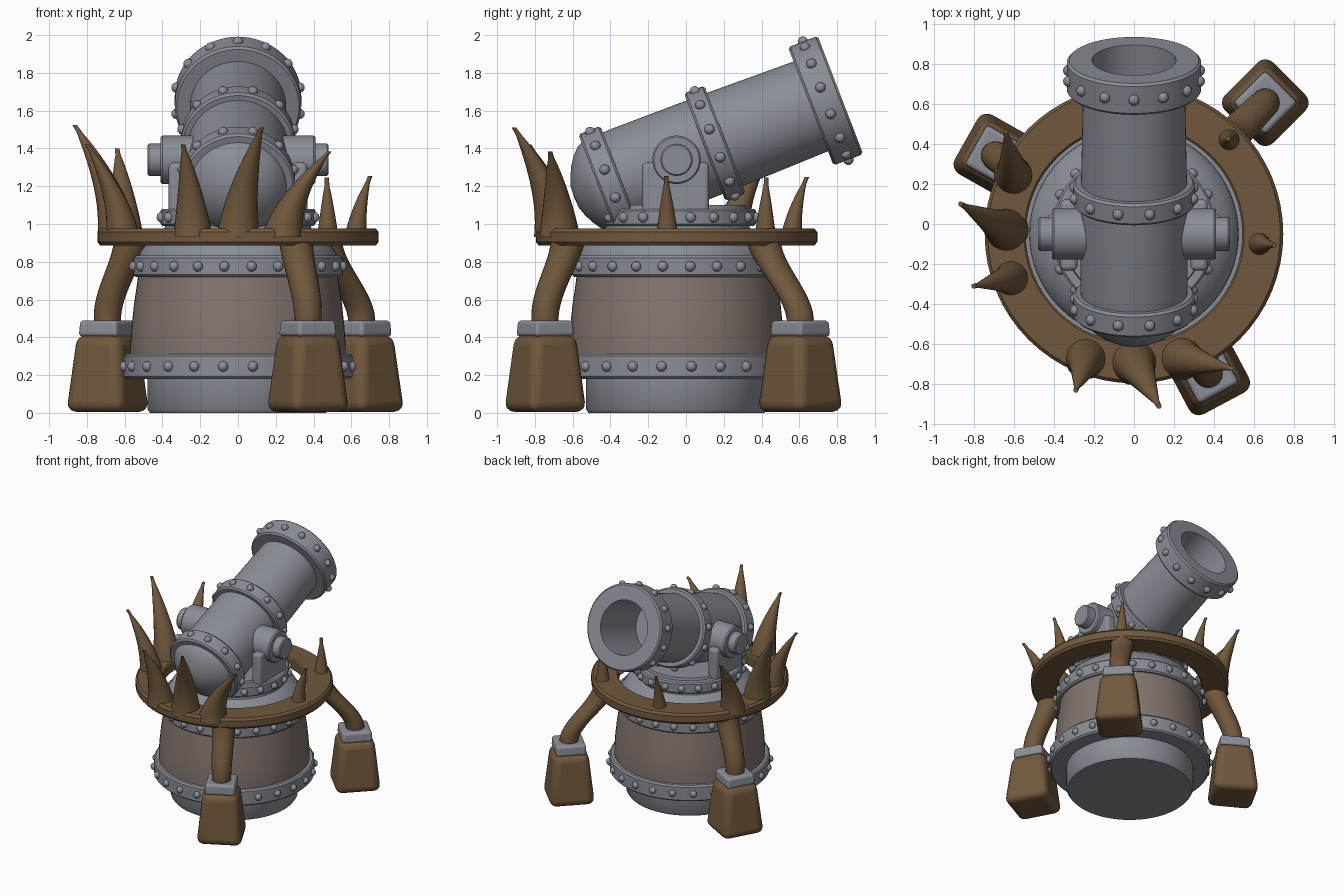
import bpy, bmesh, math
from mathutils import Matrix, Vector

if "Cube" in bpy.data.objects:
    bpy.data.objects.remove(bpy.data.objects["Cube"])


def mat(name, c):
    m = bpy.data.materials.new(name)
    m.diffuse_color = (*c, 1)
    m.use_nodes = True
    m.node_tree.nodes["Principled BSDF"].inputs["Base Color"].default_value = m.diffuse_color
    return m


IRON = mat("iron grey", (0.255, 0.27, 0.305))
WOOD = mat("horn brown", (0.165, 0.098, 0.046))
CASK = mat("cask taupe", (0.225, 0.178, 0.16))
CY = -0.05  # centre of the round base in y


def finish(bm, name, material, mw=Matrix(), angle=38, bevel=0):
    bmesh.ops.recalc_face_normals(bm, faces=bm.faces)
    me = bpy.data.meshes.new(name)
    bm.to_mesh(me)
    bm.free()
    me.materials.append(material)
    ob = bpy.data.objects.new(name, me)
    ob.matrix_world = mw
    bpy.context.collection.objects.link(ob)
    if bevel:
        b = ob.modifiers.new("bevel", 'BEVEL')
        b.width, b.segments = bevel, 4
        b.limit_method = 'NONE'
    bpy.ops.object.select_all(action='DESELECT')
    ob.select_set(True)
    bpy.context.view_layer.objects.active = ob
    bpy.ops.object.shade_smooth_by_angle(angle=math.radians(angle))
    return ob


def loft(name, rings, material, mw=Matrix(), n=64, closed=False, angle=38):
    """Stack of horizontal circles (x, y, z, radius)."""
    bm = bmesh.new()
    loops = []
    for x, y, z, r in rings:
        loops.append([bm.verts.new((x + r * math.cos(2 * math.pi * i / n),
                                    y + r * math.sin(2 * math.pi * i / n), z)) for i in range(n)])
    pairs = list(zip(loops, loops[1:]))
    if closed:
        pairs.append((loops[-1], loops[0]))
    for a, b in pairs:
        for i in range(n):
            j = (i + 1) % n
            bm.faces.new((a[i], a[j], b[j], b[i]))
    if not closed:
        bm.faces.new(loops[0])
        bm.faces.new(loops[-1])
    return finish(bm, name, material, mw, angle)


def lathe(name, profile, material, mw, closed=False):
    return loft(name, [(0, 0, z, r) for r, z in profile], material, mw, closed=closed)


def band(name, r_in, r, z0, z1, mw, c=0.012):
    return lathe(name, [(r_in, z0), (r - c, z0), (r, z0 + c), (r, z1 - c), (r - c, z1), (r_in, z1)],
                 IRON, mw, True)


def rivets(name, r, z, count, mw, phase=0.5, size=0.028):
    bm = bmesh.new()
    for i in range(count):
        a = 2 * math.pi * (i + phase) / count - math.pi / 2
        bmesh.ops.create_uvsphere(bm, u_segments=10, v_segments=6, radius=size,
                                  matrix=Matrix.Translation((r * math.cos(a), r * math.sin(a), z)))
    finish(bm, name, IRON, mw, 80)


def box(name, size, material, mw, bevel, taper=1):
    bm = bmesh.new()
    bmesh.ops.create_cube(bm, size=1)
    for v in bm.verts:
        k = taper if v.co.z > 0 else 1
        v.co = Vector((v.co.x * size[0] * k, v.co.y * size[1] * k, v.co.z * size[2]))
    finish(bm, name, material, mw, bevel=bevel)


# Barrel-shaped base
base = Matrix.Translation((0, CY, 0))
lathe("base_foot", [(.465, 0), (.48, .02), (.48, .2)], IRON, base)
lathe("base_cask", [(.57, .25), (.57, .36), (.563, .46), (.55, .58), (.535, .68), (.525, .76)], CASK, base)
band("lower_band", .4, .605, .18, .312, base)
rivets("lower_rivets", .605, .246, 24, base)
band("upper_band", .4, .555, .72, .832, base)
rivets("upper_rivets", .555, .776, 24, base)
lathe("base_shoulder", [(.525, .8), (.52, .85), (.5, .875), (.47, .93), (.39, .97), (.38, 1.02)], IRON, base)
lathe("turntable", [(.40, .99), (.41, 1.0), (.41, 1.07), (.40, 1.08), (.36, 1.08), (.355, 1.1)], IRON,
      Matrix.Translation((0, -.04, 0)))
rivets("turntable_rivets", .41, 1.035, 20, Matrix.Translation((0, -.04, 0)))

# Flat wooden ring
lathe("wood_ring", [(.55, .887), (.73, .887), (.745, .905), (.745, .957), (.73, .975),
                    (.55, .975), (.54, .965), (.54, .897)], WOOD, base, True)

# Cannon: local z runs along the bore, origin at the muzzle
tilt = math.atan2(.933, .359)
gun = Matrix.Translation((0, .8175, 1.683)) @ Matrix.Rotation(-tilt, 4, 'X')
lathe("cannon_tube", [(.01, -1.51), (.06, -1.507), (.11, -1.49), (.16, -1.465), (.205, -1.435), (.245, -1.395),
                      (.262, -1.36), (.268, -1.2), (.265, -.7), (.253, -.1), (.253, -.02),
                      (.21, -.02), (.21, -.5), (.01, -.5)], IRON, gun)
band("muzzle_band", .21, .335, -.168, 0, gun)
rivets("muzzle_rivets", .335, -.084, 14, gun, 0)
band("middle_band", .2, .305, -.77, -.655, gun)
rivets("middle_rivets", .305, -.712, 12, gun)
band("breech_band", .2, .303, -1.37, -1.245, gun)
rivets("breech_rivets", .303, -1.307, 12, gun)

# Trunnions and their cheeks
for side, s in (("left", -1), ("right", 1)):
    pin = Matrix.Translation((0, -.05, 1.34)) @ Matrix.Rotation(s * math.pi / 2, 4, 'Y')
    lathe(side + "_trunnion", [(.128, .2), (.128, .4), (.12, .41), (.085, .41), (.085, .47), (.078, .478)],
          IRON, pin)
    box(side + "_cheek", (.085, .355, .27), IRON, Matrix.Translation((s * .325, -.055, 1.19)), .025)

# Three legs with cuffs and block feet
for name, x, y in (("front", .37, -.745), ("back_right", .655, .605), ("back_left", -.69, .34)):
    out = Vector((x, y - CY, 0))
    R, a = out.length, math.atan2(out.y, out.x)
    turn = Matrix.Translation((x, y, 0)) @ Matrix.Rotation(a, 4, 'Z')
    box(name + "_foot", (.35, .35, .41), WOOD, turn @ Matrix.Translation((0, 0, .21)), .055, .76)
    box(name + "_cuff", (.235, .235, .085), IRON, turn @ Matrix.Translation((0, 0, .447)), .02, .95)
    path = []
    for i in range(13):
        t = i / 12
        k = t * t * (3 - 2 * t)
        d = R + (.65 - R) * k + .02 * math.sin(math.pi * t)
        path.append((d * math.cos(a), d * math.sin(a), .46 + .46 * t, .07 + .02 * t))
    loft(name + "_leg", path, WOOD, base, 20)

# Curved horns: base x, base y, tip x, tip y, tip z, radius
horns = [(-.24, -.67, -.29, -.83, 1.42, .105), (0, -.69, .125, -.91, 1.51, .115),
         (.235, -.67, .485, -.72, 1.385, .11), (-.6, .24, -.64, .46, 1.4, .1),
         (-.635, -.03, -.865, .1, 1.525, .11), (-.61, -.27, -.8, -.31, 1.42, .09),
         (.625, -.1, .7, -.105, 1.255, .06), (.475, .42, .47, .425, 1.245, .057),
         (-.15, .56, -.17, .64, 1.25, .057)]
for k, (bx, by, tx, ty, tz, r) in enumerate(horns):
    path = []
    for i in range(15):
        t = i / 14
        b = t ** 1.7
        path.append((bx + (tx - bx) * b, by + (ty - by) * b, .93 + (tz - .93) * t,
                     max(.012, r * (1 - t) ** .75)))
    loft("horn_%d" % (k + 1), path, WOOD, n=20, angle=50)
